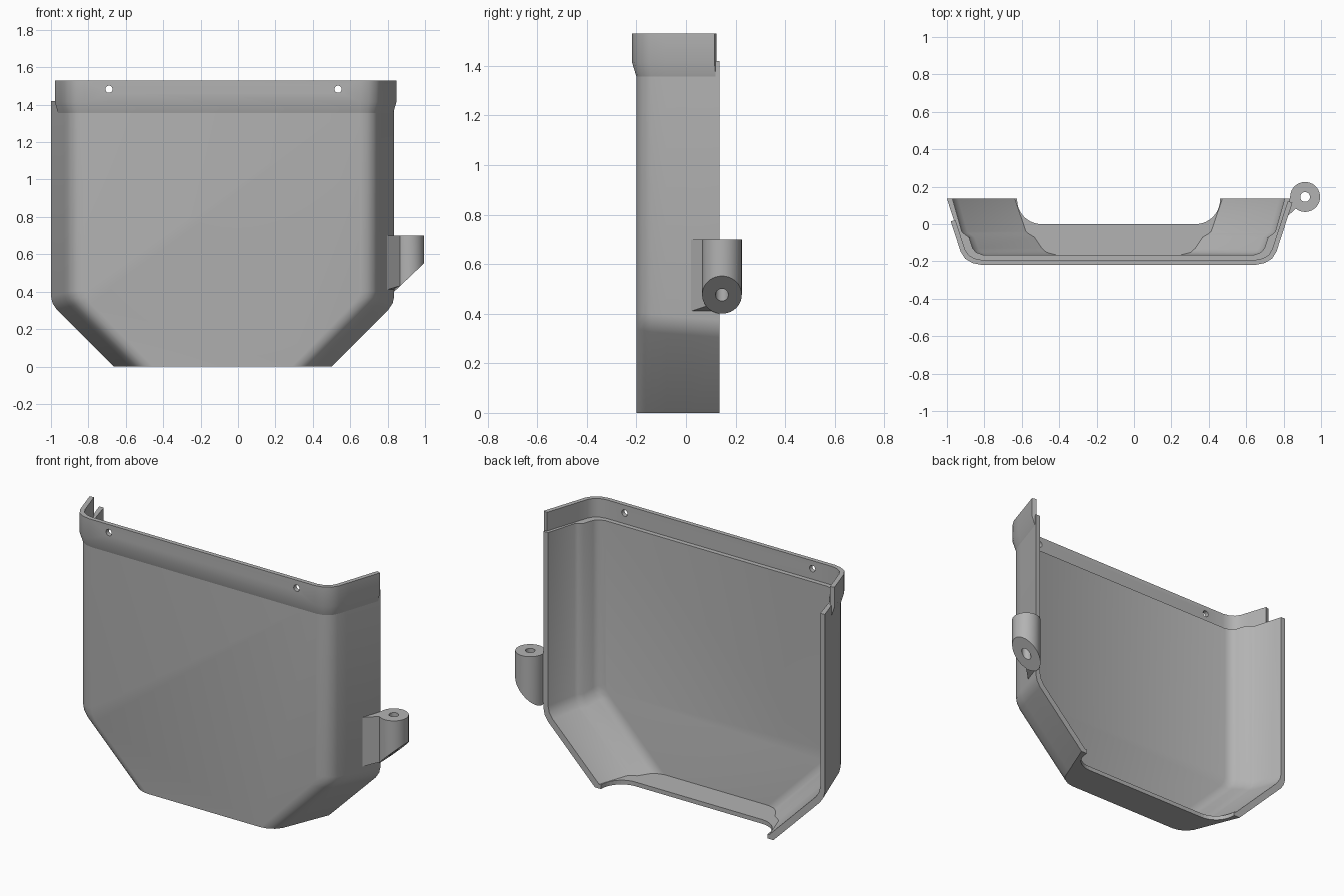
import bpy, bmesh, math
from mathutils import Vector

if "Cube" in bpy.data.objects:
    bpy.data.objects.remove(bpy.data.objects["Cube"])

CX = -0.0825          # centre line of the pan
SHELF = 1.42          # height of the pan walls
grey = bpy.data.materials.new("mid grey")
grey.diffuse_color = (0.45, 0.45, 0.45, 1)
grey.use_nodes = True
grey.node_tree.nodes["Principled BSDF"].inputs["Base Color"].default_value = grey.diffuse_color


def finish(name, bm, smooth=41):
    bmesh.ops.recalc_face_normals(bm, faces=bm.faces)
    me = bpy.data.meshes.new(name)
    bm.to_mesh(me)
    bm.free()
    ob = bpy.data.objects.new(name, me)
    bpy.context.collection.objects.link(ob)
    me.materials.append(grey)
    if smooth:
        bpy.ops.object.select_all(action='DESELECT')
        ob.select_set(True)
        bpy.context.view_layer.objects.active = ob
        bpy.ops.object.shade_smooth_by_angle(angle=math.radians(smooth))
    return ob


def prism(name, pts, z0, z1, smooth=41):
    """Upright prism; z0 may be a function of x."""
    bm = bmesh.new()
    low = z0 if callable(z0) else (lambda x: z0)
    a = [bm.verts.new((x, y, low(x))) for x, y in pts]
    b = [bm.verts.new((x, y, z1)) for x, y in pts]
    bm.faces.new(a)
    bm.faces.new(b)
    for i in range(len(pts)):
        j = (i + 1) % len(pts)
        bm.faces.new((a[i], a[j], b[j], b[i]))
    return finish(name, bm, smooth)


def cut(target, cutter):
    cutter.hide_render = True
    cutter.hide_set(True)
    cutter.display_type = 'WIRE'
    mod = target.modifiers.new("cut", 'BOOLEAN')
    mod.operation = 'DIFFERENCE'
    mod.solver = 'EXACT'
    mod.object = cutter
    return mod


# Pan: levels of (y, half width, chamfer foot half width), back to front
OUTER = [(0.135, 0.9175, 0.5825), (-0.14, 0.828, 0.472), (-0.172, 0.808, 0.445),
         (-0.192, 0.775, 0.41), (-0.2, 0.735, 0.37)]
INNER = [(0.135, 0.888, 0.53), (-0.04, 0.838, 0.47), (-0.052, 0.825, 0.455),
         (-0.07, 0.80, 0.425), (-0.13, 0.78, 0.385), (-0.152, 0.762, 0.36),
         (-0.165, 0.725, 0.31)]
OUTER.insert(1, (0.02, 0.88, 0.536))
OUTER.insert(2, (-0.08, 0.8475, 0.496))


def outline(bm, level, floor):
    y, w, b = level
    c = w - b
    half = [(w, SHELF), (w, c + 0.04), (w - 0.008, c + 0.004),
            (w - 0.03, c - 0.03), (b + floor, floor)]
    pts = half + [(-x, z) for x, z in reversed(half)]
    return [bm.verts.new((CX + x, y, z)) for x, z in pts]


bm = bmesh.new()
outer = [outline(bm, l, 0.0) for l in OUTER]
inner = [outline(bm, l, 0.025) for l in INNER]


def bridge(r, s):
    for i in range(len(r) - 1):
        bm.faces.new((r[i], r[i + 1], s[i + 1], s[i]))


for skin in (outer, inner):
    for r, s in zip(skin, skin[1:]):
        bridge(r, s)
    bm.faces.new(skin[-1])
bridge(outer[0], inner[0])
for k in (0, -1):                      # shelf along the side walls
    for i in range(len(outer) - 1):
        bm.faces.new((outer[i][k], outer[i + 1][k], inner[i + 1][k], inner[i][k]))
bm.faces.new((outer[-1][0], outer[-1][-1], inner[-1][-1], inner[-1][0]))
pan = finish("pan", bm)

# Rounded notch in the back edge of the floor
R, X = 0.13, 0.5425
arc = [(X - R + R * math.sin(a), R - R * math.cos(a))
       for a in [math.pi / 2 * i / 10 for i in range(11)]] + [(X, 0.3)]
notch = [(CX + x, y) for x, y in arc] + [(CX - x, y) for x, y in reversed(arc)]
cut(pan, prism("notch_cutter", notch, -0.05, 0.05, 0))

# Raised lip swept around the top of the pan, shorter on the left
right = [(0.9126, 0.12)] + [(w, y) for y, w, b in OUTER[1:]]
left = [(-w, y) for y, w, b in reversed(OUTER[1:])]
path = [Vector((CX + x, y)) for x, y in right + left]
PROFILE = [(-0.002, 1.35), (0.018, 1.415), (0.018, 1.53), (-0.008, 1.53), (-0.008, 1.35)]


def side_normal(a, b):
    d = (b - a).normalized()
    return Vector((-d.y, d.x))


bm = bmesh.new()
rings = []
for i, p in enumerate(path):
    n1 = side_normal(path[max(i - 1, 0)], path[max(i, 1)])
    last = len(path) - 1
    n2 = side_normal(path[min(i, last - 1)], path[min(i + 1, last)])
    n = (n1 + n2) / (1 + n1.dot(n2))
    rings.append([bm.verts.new((p.x + n.x * o, p.y + n.y * o, z)) for o, z in PROFILE])
for r, s in zip(rings, rings[1:]):
    for i in range(len(r)):
        j = (i + 1) % len(r)
        bm.faces.new((r[i], r[j], s[j], s[i]))
bm.faces.new(rings[0])
bm.faces.new(rings[-1])
lip = finish("top_lip", bm)

# Two screw holes through the lip
for name, x in (("left", -0.69), ("right", 0.535)):
    bpy.ops.mesh.primitive_cylinder_add(vertices=24, radius=0.019, depth=0.2,
                                        location=(x, -0.2, 1.483),
                                        rotation=(math.pi / 2, 0, 0))
    hole = bpy.context.object
    hole.name = name + "_hole_cutter"
    cut(lip, hole)


# Hinge barrel with a slanted underside, and the web joining it to the wall
def slant(x):
    return max(0.40, 0.40 + (x - 0.835) * 0.95)


HX, HY, N = 0.915, 0.145, 40
bm = bmesh.new()
loops = []
for r, top in ((0.08, False), (0.08, True), (0.026, True), (0.026, False)):
    loop = []
    for i in range(N):
        a = 2 * math.pi * i / N
        x = HX + r * math.cos(a)
        loop.append(bm.verts.new((x, HY + r * math.sin(a), 0.7 if top else slant(x))))
    loops.append(loop)
for k in range(4):
    r, s = loops[k], loops[(k + 1) % 4]
    for i in range(N):
        j = (i + 1) % N
        bm.faces.new((r[i], r[j], s[j], s[i]))
finish("hinge_barrel", bm)
prism("hinge_web", [(0.797, 0.02), (0.868, 0.085), (0.86, 0.15), (0.83, 0.135)],
      lambda x: max(0.41, slant(x)), 0.7)
